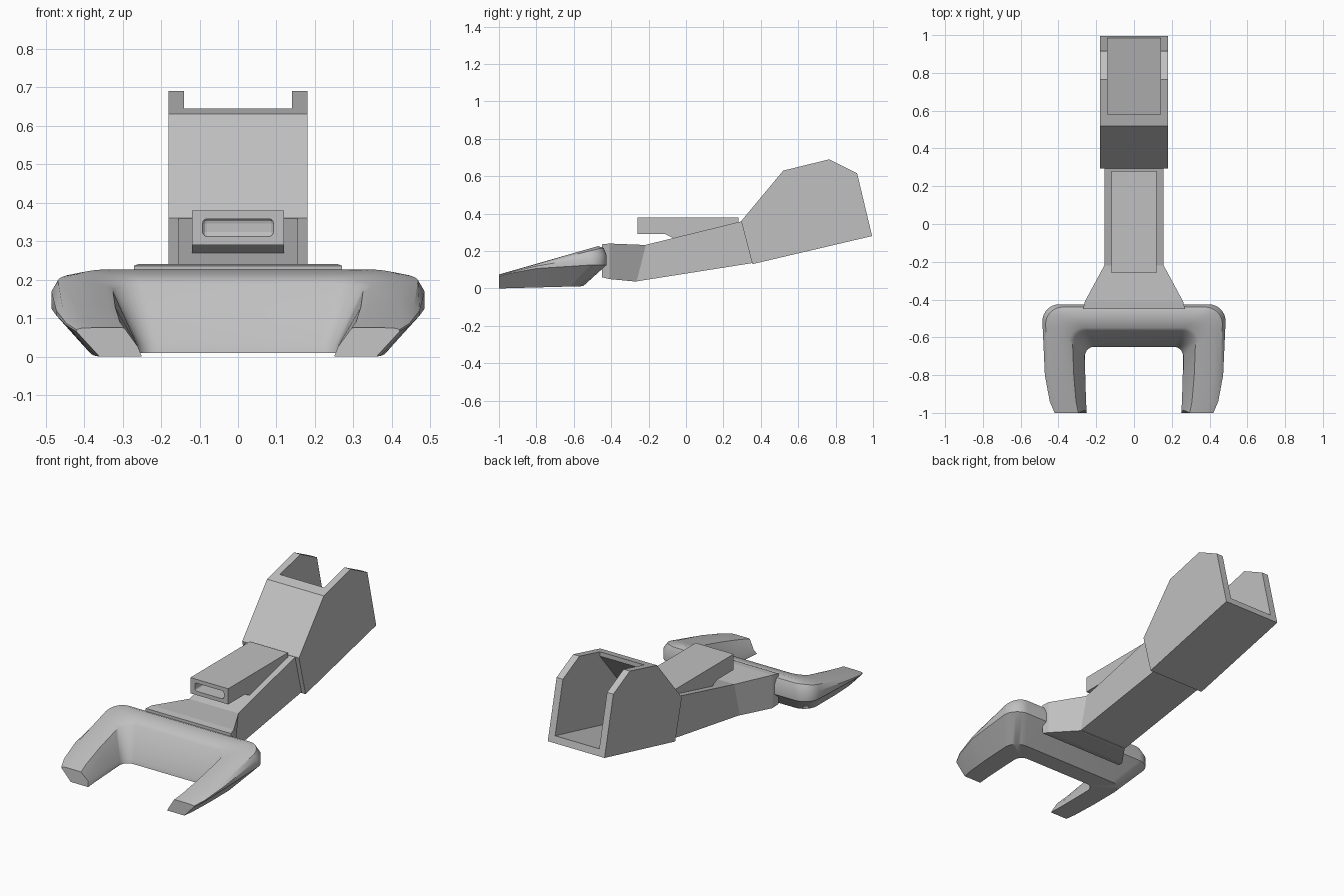
import bpy, bmesh, math
from mathutils import Vector

cube = bpy.data.objects.get("Cube")
if cube:
    bpy.data.objects.remove(cube, do_unlink=True)

grey = bpy.data.materials.new("plain grey")
grey.use_nodes = True
colour = (0.53, 0.53, 0.53, 1)
grey.diffuse_color = colour
grey.node_tree.nodes["Principled BSDF"].inputs["Base Color"].default_value = colour


def finish(name, bm):
    bmesh.ops.recalc_face_normals(bm, faces=bm.faces)
    mesh = bpy.data.meshes.new(name)
    bm.to_mesh(mesh)
    bm.free()
    mesh.materials.append(grey)
    obj = bpy.data.objects.new(name, mesh)
    bpy.context.collection.objects.link(obj)
    return obj


def prism(name, profile, half):
    """Extrude a (y, z) side profile from -half to half along x."""
    bm = bmesh.new()
    face = bm.faces.new([bm.verts.new((-half, y, z)) for y, z in profile])
    out = bmesh.ops.extrude_face_region(bm, geom=[face])
    moved = [v for v in out["geom"] if isinstance(v, bmesh.types.BMVert)]
    bmesh.ops.translate(bm, verts=moved, vec=(2 * half, 0, 0))
    return finish(name, bm)


def apply_all(obj):
    graph = bpy.context.evaluated_depsgraph_get()
    obj.data = bpy.data.meshes.new_from_object(obj.evaluated_get(graph))
    obj.modifiers.clear()


def cut(obj, cutter):
    mod = obj.modifiers.new("cut", "BOOLEAN")
    mod.operation = "DIFFERENCE"
    mod.solver = "EXACT"
    mod.object = cutter
    apply_all(obj)
    bpy.data.objects.remove(cutter, do_unlink=True)


def lerp(points, y):
    """Piecewise linear height along y."""
    for (y0, z0), (y1, z1) in zip(points, points[1:]):
        if y <= y1:
            return z0 + (z1 - z0) * (y - y0) / (y1 - y0)
    return points[-1][1]


# Claw: U-shaped loft between rails, each a rounded U outline
TOP = [(-1, 0.075), (-0.45, 0.232), (-0.4, 0.232)]
MID = [(-1, 0.065), (-0.87, 0.1), (-0.6, 0.125), (-0.4, 0.125)]
LOW = [(-1, 0.0), (-0.55, 0.012), (-0.4, 0.05)]


def rail(tip, width, back, radius, height, tip_y=-1.0):
    half = [(tip, tip_y), (tip + (width - tip) * 0.4, -0.94),
            (tip + (width - tip) * 0.8, -0.8)]
    for i in range(9):
        a = math.radians(i * 90 / 8)
        half.append((width - radius + radius * math.cos(a),
                     back - radius + radius * math.sin(a)))
    path = half + [(-x, y) for x, y in reversed(half)]
    return [Vector((x, y, height(y))) for x, y in path]


def between(f):
    return lambda y: lerp(MID, y) + f * (lerp(TOP, y) - lerp(MID, y))


rails = [
    rail(0.36, 0.385, -0.55, 0.08, lambda y: lerp(LOW, y)),
    rail(0.42, 0.485, -0.425, 0.09, between(0)),
    rail(0.42, 0.485, -0.425, 0.09, between(0.5)),
    rail(0.41, 0.468, -0.44, 0.09, between(0.85)),
    rail(0.38, 0.43, -0.47, 0.09, between(1)),
    rail(0.30, 0.345, -0.55, 0.08, between(1)),
    rail(0.295, 0.325, -0.565, 0.075, between(0.85)),
    rail(0.26, 0.262, -0.645, 0.05, lambda y: lerp(LOW, y) + 0.025, -0.985),
    rail(0.25, 0.26, -0.65, 0.05, lambda y: lerp(LOW, y)),
]
bm = bmesh.new()
grid = [[bm.verts.new(p) for p in r] for r in rails]
count = len(grid)
for k in range(count):
    a, b = grid[k], grid[(k + 1) % count]
    for i in range(len(a) - 1):
        bm.faces.new((a[i], a[i + 1], b[i + 1], b[i]))
for end in (0, -1):
    bm.faces.new([row[end] for row in grid])
claw = finish("claw", bm)
bpy.ops.object.select_all(action="DESELECT")
claw.select_set(True)
bpy.context.view_layer.objects.active = claw
bpy.ops.object.shade_smooth_by_angle(angle=math.radians(35))

# Neck: flared block joining claw and forearm
bm = bmesh.new()
rings = []
for top_y, low_y, half, high, low in ((-0.45, -0.45, 0.27, 0.236, 0.06),
                                      (-0.41, -0.41, 0.26, 0.24, 0.05),
                                      (-0.21, -0.26, 0.152, 0.232, 0.036)):
    rings.append([bm.verts.new(p) for p in (
        (-half, low_y, low), (half, low_y, low),
        (half, top_y, high), (-half, top_y, high))])
for a, b in zip(rings, rings[1:]):
    for i in range(4):
        j = (i + 1) % 4
        bm.faces.new((a[i], a[j], b[j], b[i]))
bm.faces.new(rings[0])
bm.faces.new(rings[-1])
finish("neck", bm)

# Forearm: straight rising beam
prism("forearm", [(-0.22, 0.232), (0.31, 0.362), (0.37, 0.138), (-0.275, 0.036)], 0.155)

# Slider: flat housing with a slot in its front
slider = prism("slider", [(-0.26, 0.38), (0.28, 0.38), (0.28, 0.34), (-0.06, 0.265),
                          (-0.11, 0.29), (-0.26, 0.29)], 0.12)
slot = prism("slot_cutter", [(-0.3, 0.358), (0.1, 0.358), (0.1, 0.312), (-0.3, 0.312)], 0.092)
soften = slot.modifiers.new("round", "BEVEL")
soften.width = 0.012
soften.segments = 3
apply_all(slot)
cut(slider, slot)

# Rear housing: open at the top and back
housing = prism("rear_housing", [(0.295, 0.36), (0.52, 0.63), (0.765, 0.69),
                                 (0.915, 0.615), (0.995, 0.28), (0.355, 0.13)], 0.18)
hollow = prism("hollow_cutter", [(0.58, 0.9), (0.58, 0.62), (0.38, 0.38),
                                 (0.42, 0.185), (1.1, 0.345), (1.1, 0.9)], 0.14)
cut(housing, hollow)
